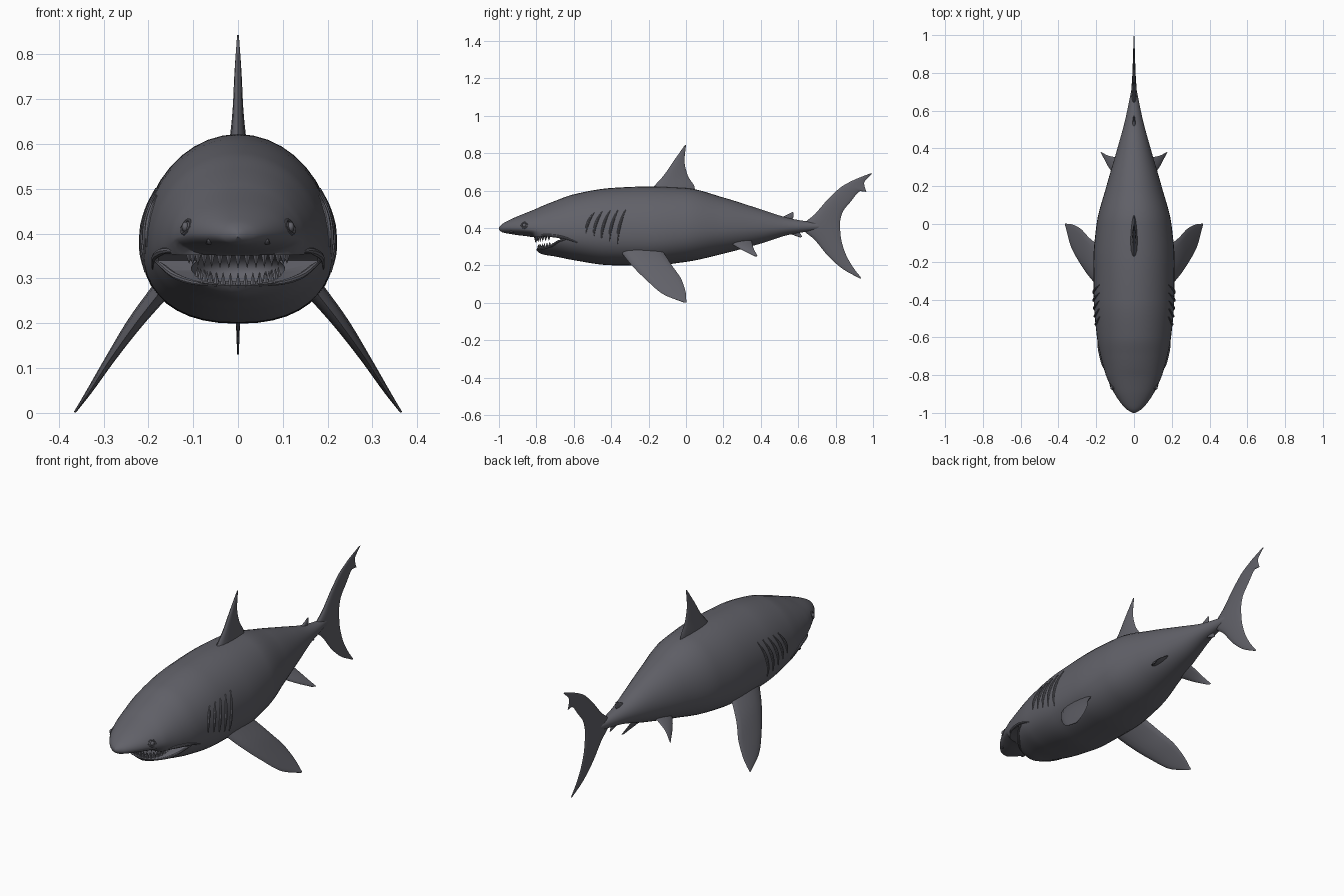
import bpy, bmesh, math
from mathutils import Vector

if "Cube" in bpy.data.objects:
    bpy.data.objects.remove(bpy.data.objects["Cube"], do_unlink=True)

skin = bpy.data.materials.new("dark slate grey")
skin.use_nodes = True
skin.diffuse_color = (0.12, 0.12, 0.14, 1)
skin.node_tree.nodes["Principled BSDF"].inputs["Base Color"].default_value = (0.12, 0.12, 0.14, 1)
parts = []


def finish(name, bm):
    bmesh.ops.recalc_face_normals(bm, faces=bm.faces)
    mesh = bpy.data.meshes.new(name)
    bm.to_mesh(mesh)
    bm.free()
    mesh.materials.append(skin)
    ob = bpy.data.objects.new(name, mesh)
    bpy.context.collection.objects.link(ob)
    parts.append(ob)
    return ob


def loft(name, rings):
    bm = bmesh.new()
    loops = [[bm.verts.new(p) for p in ring] for ring in rings]
    n = len(loops[0])
    for a, b in zip(loops, loops[1:]):
        for i in range(n):
            j = (i + 1) % n
            bm.faces.new((a[i], a[j], b[j], b[i]))
    bm.faces.new(loops[0])
    bm.faces.new(loops[-1])
    return finish(name, bm)


def smooth_at(keys, t):
    """Monotone interpolation of rows whose first value is the parameter."""
    i = 0
    while i < len(keys) - 2 and t > keys[i + 1][0]:
        i += 1

    def slope(k, c):
        return (keys[k + 1][c] - keys[k][c]) / (keys[k + 1][0] - keys[k][0])

    def tangent(k, c):
        if k == 0:
            return slope(0, c)
        if k == len(keys) - 1:
            return slope(k - 1, c)
        a, b = slope(k - 1, c), slope(k, c)
        return 2 * a * b / (a + b) if a * b > 0 else 0

    h = keys[i + 1][0] - keys[i][0]
    u = min(max((t - keys[i][0]) / h, 0), 1)
    return [keys[i][c] * (1 + 2 * u) * (1 - u) ** 2 + keys[i + 1][c] * u * u * (3 - 2 * u)
            + h * u * (1 - u) * (tangent(i, c) * (1 - u) - tangent(i + 1, c) * u)
            for c in range(1, len(keys[0]))]


# Body stations: y, top, bottom, half width, height of widest point, belly fullness
stations = [
    (-1.0, .404, .392, .006, .398, 2), (-.985, .42, .378, .034, .398, 2),
    (-.95, .44, .37, .068, .40, 2), (-.9, .463, .362, .102, .40, 2),
    (-.85, .483, .356, .128, .395, 2), (-.82, .495, .349, .141, .39, 1.8),
    (-.803, .502, .285, .148, .388, 1.5), (-.77, .517, .26, .158, .383, 1.7),
    (-.7, .545, .248, .177, .375, 2), (-.6, .58, .228, .196, .37, 2.2),
    (-.4, .614, .201, .213, .37, 2.3), (-.2, .622, .199, .215, .37, 2.3),
    (0, .614, .219, .198, .38, 2.2), (.2, .563, .263, .146, .39, 2),
    (.4, .5, .317, .088, .4, 2), (.55, .453, .364, .047, .405, 2),
    (.63, .438, .378, .03, .407, 2), (.73, .425, .395, .01, .41, 2)]


def body_ring(y, n=40):
    top, low, w, mid, p = smooth_at(stations, y)
    ring = []
    for i in range(n):
        a = math.tau * i / n
        c, s = math.cos(a), math.sin(a)
        if s >= 0:
            ring.append((w * c, y, mid + (top - mid) * s))
        else:
            ring.append((w * math.copysign(abs(c) ** (2 / p), c), y, mid - (mid - low) * abs(s) ** (2 / p)))
    return ring


def on_body(y, z, side=1, lift=0.0):
    top, low, w, mid, p = smooth_at(stations, y)
    h, e = ((z - mid) / (top - mid), 2) if z > mid else ((mid - z) / (mid - low), p)
    return Vector((side * (w * max(0, 1 - min(h, 1) ** e) ** (1 / e) + lift), y, z))


body = loft("body", [body_ring(-1 + 1.73 * (i / 120) ** 1.15) for i in range(121)])

# Mouth opening: a wedge between the jaws and a rounded throat
wedge = [(-.9, .22), (-.9, .351), (-.8, .352), (-.74, .357), (-.69, .352),
         (-.67, .34), (-.7, .318), (-.76, .295), (-.8, .284), (-.83, .282)]
cutters = [loft("mouth_cutter", [[(x, y, z) for y, z in wedge] for x in (-.3, .3)])]
bm = bmesh.new()
bmesh.ops.create_uvsphere(bm, u_segments=24, v_segments=14, radius=1)
for v in bm.verts:
    v.co = Vector((v.co.x * .105, v.co.y * .1 - .69, v.co.z * .045 + .32))
cutters.append(finish("throat_cutter", bm))
for cutter in cutters:
    cutter.hide_render = True
    mod = body.modifiers.new("cut", 'BOOLEAN')
    mod.operation, mod.solver, mod.object = 'DIFFERENCE', 'EXACT', cutter
    bpy.context.view_layer.objects.active = body
    bpy.ops.object.modifier_apply(modifier=mod.name)
for cutter in cutters:
    parts.remove(cutter)
    bpy.data.objects.remove(cutter, do_unlink=True)


def fin(name, sections, steps=20, n=16):
    """Lens-shaped loft; each section is leading point, trailing point, half thickness."""
    keys = [(i, *lead, *trail, t) for i, (lead, trail, t) in enumerate(sections)]
    rows = [smooth_at(keys, (len(keys) - 1) * k / steps) for k in range(steps + 1)]
    span = Vector(rows[-1][:3]) - Vector(rows[0][:3])
    chord = Vector(rows[steps // 2][3:6]) - Vector(rows[steps // 2][:3])
    normal = span.cross(chord).normalized()
    rings = []
    for row in rows:
        lead, trail = Vector(row[:3]), Vector(row[3:6])
        ring = []
        for i in range(n):
            a = math.tau * i / n
            u = (1 - math.cos(a)) / 2
            ring.append(lead.lerp(trail, u) + normal * row[6] * math.sin(a) * (1.25 - .6 * u))
        rings.append(ring)
    return loft(name, rings)


def flat_fin(name, rows, steps=20):
    fin(name, [((0, a, b), (0, c, d), t) for a, b, c, d, t in rows], steps)


# Upright fins: leading y, z, trailing y, z, half thickness
flat_fin("dorsal_fin", [(-.20, .59, .05, .59, .022), (-.165, .63, .045, .622, .017), (-.12, .68, .01, .68, .012),
                        (-.065, .76, -.008, .76, .008), (-.006, .843, .0, .843, .002)])
flat_fin("second_dorsal_fin", [(.49, .45, .56, .44, .01), (.535, .468, .575, .46, .006),
                               (.567, .485, .576, .484, .002)], 8)
flat_fin("anal_fin", [(.53, .385, .59, .39, .009), (.575, .362, .612, .37, .006),
                      (.61, .35, .622, .352, .002)], 8)
flat_fin("tail_fin", [(.93, .13, .938, .132, .002), (.84, .18, .89, .195, .004), (.76, .25, .85, .27, .007),
                      (.69, .335, .828, .35, .011), (.62, .405, .823, .42, .014), (.69, .475, .835, .48, .011),
                      (.76, .555, .88, .54, .008), (.83, .62, .932, .597, .006), (.86, .638, .965, .593, .005),
                      (.90, .658, .952, .64, .004), (.985, .692, .997, .692, .002)], 40)


def tube(name, points, radius):
    """Tapered crease that follows the given points."""
    keys = [(i, *p) for i, p in enumerate(points)]
    steps = 16
    path = [Vector(smooth_at(keys, (len(points) - 1) * k / steps)) for k in range(steps + 1)]
    rings = []
    for k, p in enumerate(path):
        d = (path[min(k + 1, steps)] - path[max(k - 1, 0)]).normalized()
        a = d.orthogonal().normalized() if abs(d.x) > .9 else d.cross(Vector((1, 0, 0))).normalized()
        b = d.cross(a)
        r = radius * (.25 + .75 * math.sin(math.pi * k / steps))
        rings.append([p + (a * math.cos(t) + b * math.sin(t)) * r
                      for t in (math.tau * i / 8 for i in range(8))])
    return loft(name, rings)


def ball(name, centre, size):
    bm = bmesh.new()
    bmesh.ops.create_uvsphere(bm, u_segments=16, v_segments=10, radius=1)
    for v in bm.verts:
        v.co = centre + Vector(a * b for a, b in zip(v.co, size))
    finish(name, bm)


def teeth(name, count, wide, back, deep, z, rise, up, reach=1.25):
    """A curved row of pointed teeth."""
    bm = bmesh.new()
    for i in range(count):
        t = reach * (2 * i / (count - 1) - 1)
        size = .032 * (.6 + .4 * math.cos(t))
        made = bmesh.ops.create_cone(bm, segments=6, radius1=.0085, radius2=.0005, depth=size, cap_ends=True)
        for v in made["verts"]:
            v.co.z *= up
            v.co += Vector((wide * math.sin(t), back - deep * math.cos(t),
                            z + rise * (1 - math.cos(t)) + up * size * .35))
    finish(name, bm)


teeth("upper_teeth", 15, .115, -.70, .105, .35, .004, -1)
teeth("lower_teeth", 15, .095, -.70, .09, .285, .03, 1)
teeth("inner_lower_teeth", 13, .08, -.69, .08, .28, .03, 1)

# Paired parts
for side, label in ((1, "left"), (-1, "right")):
    fin(label + "_pectoral_fin", [
        ((side * .15, -.37, .30), (side * .15, -.14, .30), .024),
        ((side * .228, -.29, .20), (side * .235, -.075, .20), .017),
        ((side * .285, -.21, .12), (side * .287, -.022, .12), .011),
        ((side * .333, -.12, .045), (side * .336, .0, .045), .006),
        ((side * .362, -.012, .002), (side * .366, .002, .002), .002)])
    fin(label + "_pelvic_fin", [
        ((side * .07, .22, .33), (side * .07, .35, .335), .014),
        ((side * .13, .295, .285), (side * .13, .36, .295), .007),
        ((side * .168, .365, .25), (side * .178, .383, .25), .002)], 10)
    # Gill slits, longer towards the rear
    for i in range(5):
        y, low, high = -.535 + .042 * i, .37 - .014 * i, .485 + .004 * i
        tube(f"{label}_gill_{i + 1}", [
            on_body(y + .045 * f * f, low + (high - low) * f, side, .001) for f in (0, .25, .5, .75, 1)], .0075)
    # Lip folds
    tube(label + "_upper_lip", [on_body(y, z, side) for y, z in (
        (-.82, .358), (-.76, .362), (-.7, .357), (-.64, .345), (-.58, .322))], .008)
    tube(label + "_lower_lip", [on_body(y, z, side) for y, z in (
        (-.79, .284), (-.76, .291), (-.72, .305), (-.68, .33), (-.64, .34))], .007)
    # Eye with lids, and nostril
    eye = on_body(-.865, .415, side)
    ball(label + "_eye", eye, (.008, .011, .011))
    for lid, sign in (("upper", 1), ("lower", -1)):
        tube(f"{label}_{lid}_eyelid", [on_body(-.865 + a, .415 + sign * b, side) for a, b in (
            (-.02, -.002), (-.011, .011), (0, .015), (.011, .011), (.02, -.002))], .004)
    tube(label + "_nostril", [on_body(y, z, side) for y, z in (
        (-.945, .388), (-.935, .381), (-.92, .378))], .006)

bpy.ops.object.select_all(action='DESELECT')
for ob in parts:
    ob.select_set(True)
bpy.context.view_layer.objects.active = body
bpy.ops.object.shade_smooth_by_angle(angle=math.radians(40))
